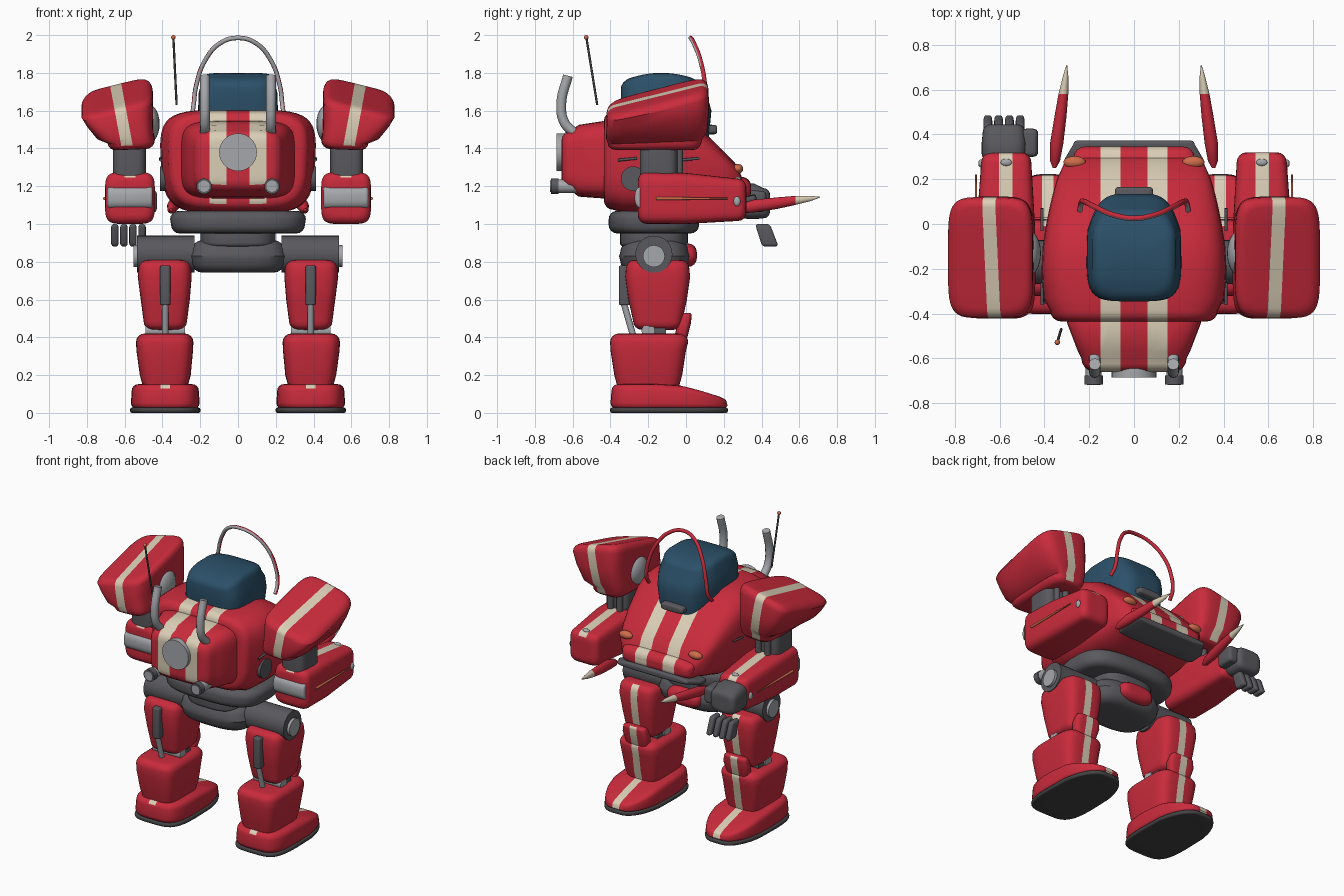
import bpy, bmesh
from math import sin, cos, pi
from mathutils import Vector

cube = bpy.data.objects.get("Cube")
if cube:
    bpy.data.objects.remove(cube, do_unlink=True)


def material(name, *rgb):
    m = bpy.data.materials.new(name)
    m.use_nodes = True
    m.diffuse_color = (*rgb, 1)
    m.node_tree.nodes["Principled BSDF"].inputs["Base Color"].default_value = (*rgb, 1)
    return m


RED = material("red_paint", 0.59, 0.024, 0.045)
CREAM = material("cream_stripe", 0.70, 0.62, 0.47)
DARK = material("dark_grey_metal", 0.10, 0.10, 0.112)
LIGHT = material("light_grey_metal", 0.38, 0.39, 0.41)
BLUE = material("blue_canopy", 0.024, 0.08, 0.14)
ORANGE = material("orange_lamp", 0.62, 0.15, 0.07)
BLACK = material("black_rubber", 0.055, 0.055, 0.058)


def add(name, bm, mat, mirror=False):
    bmesh.ops.recalc_face_normals(bm, faces=bm.faces)
    mesh = bpy.data.meshes.new(name)
    bm.to_mesh(mesh)
    bm.free()
    mesh.materials.append(mat)
    ob = bpy.data.objects.new(name, mesh)
    bpy.context.collection.objects.link(ob)
    if mirror:
        ob.modifiers.new("Mirror", "MIRROR")
    return ob


def loft(name, axis, sections, mat, r=0.04, power=4, mirror=False, warp=None, n=40):
    """Rounded hull through (t, centre u, centre v, half u, half v) sections."""
    def end(sec, sign):
        t, cu, cv, hu, hv = sec
        rings = [(t, cu, cv, (hu - r) * s, (hv - r) * s) for s in (0.08, 0.35, 0.7)]
        for i in range(5):
            a = pi / 2 * (1 - i / 4)
            d = r * (1 - cos(pi / 2 - a))
            k = r * (1 - sin(pi / 2 - a))
            rings.append((t + sign * d, cu, cv, hu - k, hv - k))
        return rings
    rings = end(sections[0], 1) + list(sections[1:-1]) + end(sections[-1], -1)[::-1]
    bm, loops = bmesh.new(), []
    for t, cu, cv, hu, hv in rings:
        loop = []
        for i in range(n):
            c, s = cos(2 * pi * (i + .5) / n), sin(2 * pi * (i + .5) / n)
            u = cu + hu * (abs(c) ** (2 / power)) * (1 if c > 0 else -1)
            v = cv + hv * (abs(s) ** (2 / power)) * (1 if s > 0 else -1)
            co = Vector({"x": (t, u, v), "y": (u, t, v), "z": (u, v, t)}[axis])
            loop.append(bm.verts.new(warp(co) if warp else co))
        loops.append(loop)
    for a, b in zip(loops, loops[1:]):
        for i in range(n):
            j = (i + 1) % n
            bm.faces.new((a[i], a[j], b[j], b[i]))
    bm.faces.new(loops[0])
    bm.faces.new(loops[-1])
    bmesh.ops.remove_doubles(bm, verts=bm.verts, dist=1e-5)
    return add(name, bm, mat, mirror)


def stripe(ob, point, normal, half, rule=lambda f: True):
    """Cut a band around a plane and colour its faces cream."""
    p, n = Vector(point), Vector(normal).normalized()
    if CREAM.name not in ob.data.materials:
        ob.data.materials.append(CREAM)
    bm = bmesh.new()
    bm.from_mesh(ob.data)
    for s in (-half, half):
        bmesh.ops.bisect_plane(bm, geom=bm.verts[:] + bm.edges[:] + bm.faces[:],
                               plane_co=p + n * s, plane_no=n, dist=1e-5)
    bm.normal_update()
    for f in bm.faces:
        if abs((f.calc_center_median() - p).dot(n)) < half and rule(f):
            f.material_index = 1
    bm.to_mesh(ob.data)
    bm.free()


def rod(name, a, b, r, mat, r2=None, mirror=True):
    a, b = Vector(a), Vector(b)
    bm = bmesh.new()
    bmesh.ops.create_cone(bm, cap_ends=True, segments=28, radius1=r,
                          radius2=r if r2 is None else r2, depth=(b - a).length)
    rot = (b - a).to_track_quat("Z", "Y").to_matrix().to_4x4()
    rot.translation = (a + b) / 2
    bm.transform(rot)
    return add(name, bm, mat, mirror)


def ball(name, at, size, mat, mirror=True):
    bm = bmesh.new()
    bmesh.ops.create_uvsphere(bm, u_segments=20, v_segments=12, radius=1)
    for v in bm.verts:
        v.co = Vector(at) + v.co * Vector(size)
    return add(name, bm, mat, mirror)


def tube(name, pts, r, mat, mirror=False):
    cu = bpy.data.curves.new(name, "CURVE")
    cu.dimensions, cu.bevel_depth, cu.use_fill_caps = "3D", r, True
    sp = cu.splines.new("BEZIER")
    sp.bezier_points.add(len(pts) - 1)
    for bp, p in zip(sp.bezier_points, pts):
        bp.co, bp.handle_left_type, bp.handle_right_type = p, "AUTO", "AUTO"
    tmp = bpy.data.objects.new(name + "_path", cu)
    bpy.context.collection.objects.link(tmp)
    bpy.context.view_layer.update()
    mesh = bpy.data.meshes.new_from_object(tmp.evaluated_get(bpy.context.evaluated_depsgraph_get()))
    bpy.data.objects.remove(tmp, do_unlink=True)
    bm = bmesh.new()
    bm.from_mesh(mesh)
    bmesh.ops.remove_doubles(bm, verts=bm.verts, dist=1e-5)
    return add(name, bm, mat, mirror)


# Torso hull and rear pack
def narrow_base(c):
    c.x *= 1 - 0.35 * max(0, 1.3 - c.z)
    return c


torso = loft("torso", "y", [(-.435, 0, 1.335, .375, .26), (-.33, 0, 1.33, .405, .273), (-.2, 0, 1.33, .413, .275),
             (-.1, 0, 1.328, .408, .272), (0, 0, 1.31, .392, .25), (.07, 0, 1.285, .378, .22), (.13, 0, 1.27, .364, .185),
             (.2, 0, 1.245, .345, .14), (.27, 0, 1.22, .318, .092), (.345, 0, 1.185, .28, .065)],
             RED, r=.05, power=4.5, warp=narrow_base)
pack = loft("rear_pack", "y", [(-.66, 0, 1.335, .235, .165), (-.57, 0, 1.335, .25, .19), (-.38, 0, 1.34, .3, .205)],
            RED, r=.06, power=5)
for part in (torso, pack):
    for x in (-.105, .105):
        stripe(part, (x, 0, 0), (1, 0, 0), .045, lambda f: f.normal.z > -.5)
loft("chin_plate", "y", [(.2, 0, 1.1, .3, .025), (.29, 0, 1.115, .31, .025), (.372, 0, 1.135, .27, .022)],
     DARK, r=.015, power=4)
rod("pack_disc", (0, -.685, 1.38), (0, -.6, 1.38), .1, LIGHT, mirror=False)
rod("pack_thrusters", (.18, -.68, 1.2), (.18, -.5, 1.2), .036, LIGHT)
rod("thruster_rims", (.18, -.715, 1.2), (.18, -.675, 1.2), .041, DARK)
rod("thruster_cores", (.18, -.719, 1.2), (.18, -.7, 1.2), .03, LIGHT)
tube("exhaust_pipes", [(.175, -.59, 1.48), (.175, -.645, 1.54), (.175, -.66, 1.64), (.175, -.625, 1.785)],
     .026, LIGHT, True)
rod("side_discs", (.34, -.28, 1.24), (.412, -.28, 1.24), .065, DARK)
for i, y in enumerate((-.31, .02)):
    rod(f"side_fins_{i}", (.41, y - .05, 1.338), (.41, y + .05, 1.348), .007, DARK)
ball("head_lamps", (.265, .275, 1.292), (.05, .028, .026), ORANGE)


# Canopy, roll bar and aerial
def canopy_shape(c):
    c.x *= 1 - 1.4 * max(0, c.y + .04)
    if c.z > 1.6:
        c.z -= (c.z - 1.6) * 5 * (c.y + .13) ** 2
    return c


loft("canopy", "z", [(1.4, 0, -.1, .19, .22), (1.6, 0, -.105, .212, .24), (1.7, 0, -.115, .208, .23),
     (1.8, 0, -.135, .19, .21)], BLUE, r=.045, power=4.5, warp=canopy_shape)
loft("canopy_vent", "y", [(.06, 0, 1.5, .09, .028), (.165, 0, 1.5, .085, .025)], DARK, r=.015)
arch = [(.242, .06, 1.58), (.235, .095, 1.63), (.222, .1, 1.73), (.172, .075, 1.87), (.09, .04, 1.96)]
bar = tube("roll_bar", arch + [(0, .025, 1.985)] + [(-x, y, z) for x, y, z in arch[::-1]], .012, RED)
bar.data.materials.append(LIGHT)
for p in bar.data.polygons:
    p.material_index = int(p.normal.y < -.55)
rod("aerial", (-.325, -.47, 1.63), (-.342, -.527, 1.985), .006, BLACK, mirror=False)
ball("aerial_tip", (-.342, -.528, 1.988), (.012, .012, .012), ORANGE, False)


# Shoulder pods with a tilted lid
def tilt_pod(c):
    c.z += (c.z - 1.39) / .28 * (-.2 * (c.x - .64) + .25 * (c.y + .15)) + .04 * (.66 - c.x)
    return c


pods = loft("shoulder_pods", "z", [(1.39, .565, -.165, .125, .25), (1.47, .597, -.155, .15, .268),
            (1.56, .624, -.15, .175, .272), (1.68, .64, -.15, .19, .27)],
            RED, r=.045, power=5, mirror=True, warp=tilt_pod)
stripe(pods, (.65, 0, 1.75), (.35, 0, -.065), .03, lambda f: f.normal.z > -.6)

# Arms
ball("shoulder_joints", (.47, -.13, 1.53), (.055, .1, .1), LIGHT)
loft("upper_arms", "z", [(1.15, .575, -.145, .088, .1), (1.5, .575, -.145, .088, .1)], DARK, r=.02, mirror=True)
for i, x in enumerate((.53, .6)):
    rod(f"arm_pistons_{i}", (x, -.035, 1.22), (x, -.035, 1.45), .02, DARK)
forearms = loft("forearms", "y", [(-.255, .572, 1.138, .132, .137), (0, .572, 1.135, .13, .135),
                (.32, .57, 1.128, .112, .112)], RED, r=.045, power=5, mirror=True)
stripe(forearms, (.572, 0, 0), (1, 0, 0), .03, lambda f: f.normal.z > .5)
loft("elbow_rollers", "x", [(.452, -.21, 1.14, .062, .064), (.69, -.21, 1.14, .062, .064)],
     LIGHT, r=.015, power=2.6, mirror=True)
rod("arm_spikes", (.705, -.16, 1.135), (.705, .22, 1.135), .009, ORANGE, .004)
ball("side_knobs", (.683, .27, 1.12), (.012, .018, .026), LIGHT)
ball("top_knobs", (.57, .275, 1.24), (.025, .016, .01), LIGHT)

# Single hand
loft("palm", "y", [(.28, -.58, 1.12, .1, .092), (.36, -.58, 1.12, .1, .095), (.445, -.58, 1.11, .095, .08)],
     DARK, r=.035, power=3.5)
loft("thumb", "y", [(.3, -.465, 1.12, .037, .06), (.425, -.465, 1.12, .037, .055)], DARK, r=.02)


def lean(c):
    c.y += (1 - c.z) * .35
    return c


for i in range(4):
    x = -.652 + .048 * i
    loft(f"finger_{i}", "z", [(.88, x, .405, .02, .043), (1.0, x, .405, .02, .04)], DARK, r=.018, warp=lean, n=24)

# Tusks
tusks = loft("tusks", "y", [(.25, .355, 1.075, .008, .008), (.28, .352, 1.08, .022, .025), (.36, .345, 1.095, .03, .034),
             (.48, .328, 1.11, .027, .031), (.58, .315, 1.125, .022, .024), (.66, .305, 1.135, .012, .014),
             (.71, .3, 1.142, .002, .002)], RED, r=.001, power=2, mirror=True, n=24)
stripe(tusks, (0, .68, 0), (0, 1, 0), .1)

# Waist and hips
loft("waist_ring", "z", [(.95, 0, -.17, .355, .24), (1.07, 0, -.17, .36, .24)], DARK, r=.045, power=3)
loft("waist_neck", "z", [(.88, 0, -.17, .2, .18), (1.0, 0, -.17, .2, .18)], DARK, r=.02, power=3)
loft("pelvis", "z", [(.742, 0, -.165, .255, .185), (.83, 0, -.165, .262, .19), (.915, 0, -.165, .255, .185)],
     DARK, r=.07, power=3)
loft("groin_guard", "y", [(-.08, 0, .835, .13, .065), (.057, 0, .835, .125, .062)], RED, r=.045, power=2.6)
rod("hip_axles", (.23, -.17, .84), (.535, -.17, .84), .098, DARK)
rod("hip_caps", (.5, -.17, .83), (.553, -.17, .83), .058, LIGHT)

# Legs
thighs = loft("thighs", "z", [(.44, .385, -.15, .115, .13), (.6, .385, -.15, .13, .155), (.72, .388, -.15, .143, .172),
              (.81, .388, -.15, .14, .168)], RED, r=.045, power=4.5, mirror=True)
loft("piston_housings", "z", [(.57, .385, -.325, .027, .03), (.78, .385, -.325, .027, .03)], DARK, r=.008, mirror=True)
rod("piston_rods", (.385, -.335, .6), (.385, -.28, .41), .017, LIGHT)
rod("knee_axles", (.28, -.2, .435), (.49, -.2, .435), .035, LIGHT)
rod("knee_joints", (.29, -.16, .43), (.48, -.16, .43), .055, DARK)


def knee_slant(c):
    c.y += (c.z - .45) * .25
    return c


pads = loft("knee_pads", "z", [(.38, .385, -.015, .08, .035), (.47, .385, -.015, .095, .035),
            (.53, .385, -.015, .085, .03)], RED, r=.02, mirror=True, warp=knee_slant)
shins = loft("shins", "z", [(.1, .385, -.2, .12, .165), (.2, .385, -.2, .135, .18), (.33, .388, -.2, .15, .2),
             (.42, .388, -.195, .152, .207)], RED, r=.045, power=4.5, mirror=True)


def foot_shape(c):
    t = min(1, max(0, (c.y + .08) / .3))
    c.x = .385 + (c.x - .385) * (1 - .35 * t * t)
    if c.z > .03:
        c.z = .03 + (c.z - .03) * (1 - .66 * t ** 1.3)
    return c


feet = loft("feet", "z", [(.018, .385, -.09, .182, .31), (.152, .385, -.09, .178, .305)], RED, r=.035, power=4,
            mirror=True, warp=foot_shape)
loft("soles", "z", [(0, .385, -.09, .187, .313), (.028, .385, -.09, .187, .313)], BLACK, r=.012, power=4,
     mirror=True, warp=foot_shape)
for part in (thighs, pads, shins):
    stripe(part, (.385, 0, 0), (1, 0, 0), .026, lambda f: f.normal.y > .25)
stripe(feet, (.385, 0, 0), (1, 0, 0), .026, lambda f: f.normal.z > .2 or f.normal.y > .25)

# Smooth shading with sharp edges kept
bpy.ops.object.select_all(action="DESELECT")
for ob in bpy.context.collection.objects:
    if ob.type == "MESH":
        ob.select_set(True)
        bpy.context.view_layer.objects.active = ob
bpy.ops.object.shade_smooth_by_angle(angle=0.7)
